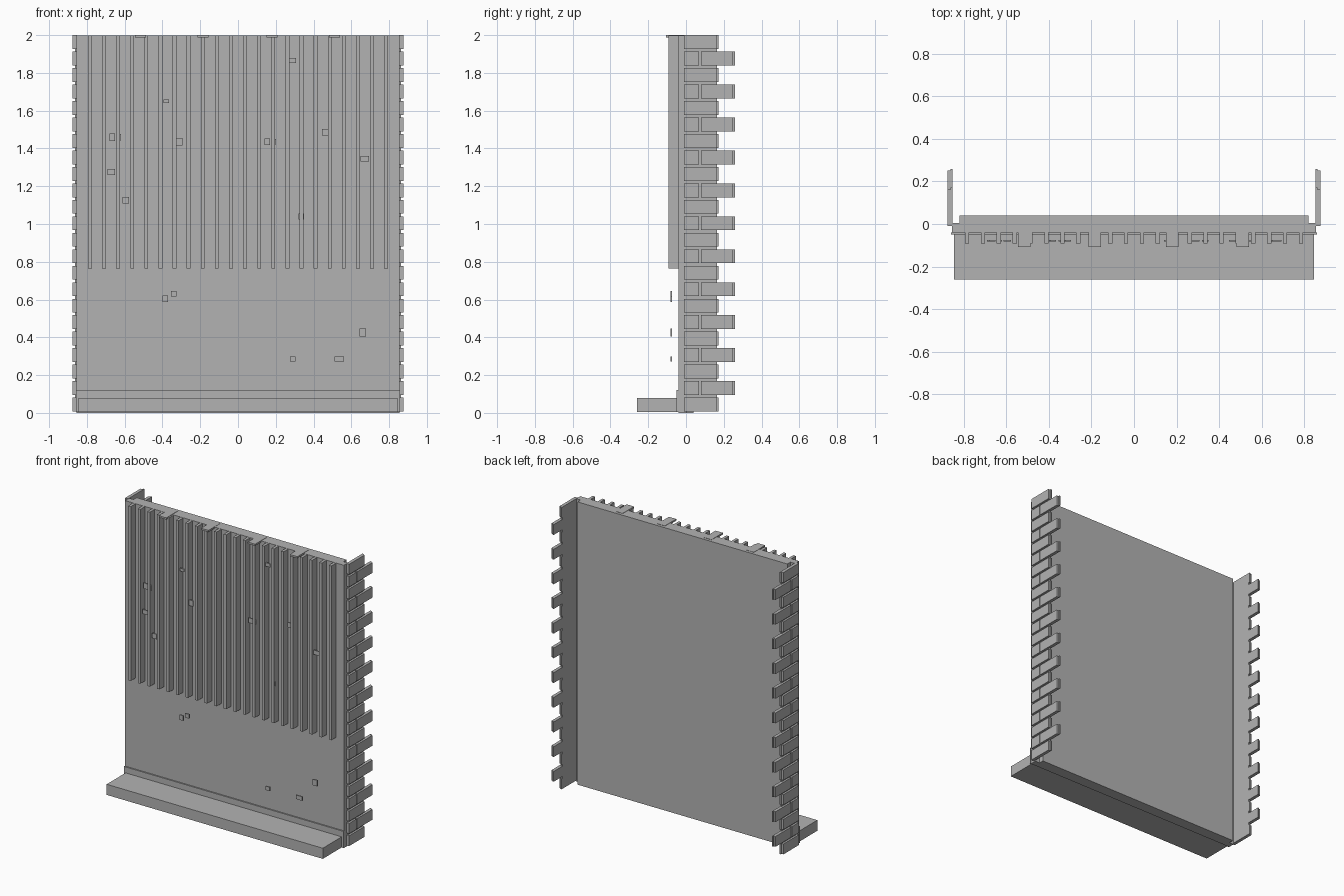
import bpy

cube = bpy.data.objects.get("Cube")
if cube:
    bpy.data.objects.remove(cube, do_unlink=True)

GREY = (0.45, 0.45, 0.45, 1.0)
grey = bpy.data.materials.new("plain grey")
grey.use_nodes = True
grey.diffuse_color = GREY
grey.node_tree.nodes["Principled BSDF"].inputs["Base Color"].default_value = GREY


def boxes(name, spans):
    """One object made of boxes, each given as (x0, x1, y0, y1, z0, z1)."""
    verts, faces = [], []
    for x0, x1, y0, y1, z0, z1 in spans:
        n = len(verts)
        verts += [(x, y, z) for z in (z0, z1)
                  for x, y in ((x0, y0), (x1, y0), (x1, y1), (x0, y1))]
        faces += [(n + 3, n + 2, n + 1, n), (n + 4, n + 5, n + 6, n + 7)]
        for i in range(4):
            j = (i + 1) % 4
            faces.append((n + i, n + j, n + j + 4, n + i + 4))
    mesh = bpy.data.meshes.new(name)
    mesh.from_pydata(verts, [], faces)
    mesh.materials.append(grey)
    obj = bpy.data.objects.new(name, mesh)
    bpy.context.collection.objects.link(obj)
    return obj


# Wall: wide front panel and narrower backing
boxes("wall_front", [(-0.855, 0.855, -0.04, 0.005, 0, 1.998)])
boxes("wall_back", [(-0.82, 0.82, 0.0, 0.04, 0, 1.998)])

# Ledge and skirting along the foot
boxes("foot_ledge", [(-0.845, 0.845, -0.26, 0.0, 0.005, 0.08)])
boxes("skirting", [(-0.858, 0.858, -0.049, -0.04, 0.005, 0.122)])

# Vertical battens on the upper front
COUNT, REACH = 22, 0.784
step = 2 * REACH / (COUNT - 1)
boxes("battens", [(-REACH + i * step - 0.01, -REACH + i * step + 0.01,
                   -0.092, -0.04, 0.765, 1.997) for i in range(COUNT)])

# Flat clips over the top edge
boxes("top_clips", [(x - 0.029, x + 0.029, -0.107, 0.02, 1.988, 2.0)
                    for x in (-0.515, -0.185, 0.18, 0.51)])

# Toothed brick ends with mortar behind, on both sides
COURSES, PITCH, HEIGHT = 23, 0.0872, 0.073
for side, label in ((1, "left"), (-1, "right")):
    bricks, mortar = [], [(0.853, 0.862, 0.0, 0.163, 0.01, 1.995)]
    for i in range(COURSES):
        z0 = 0.008 + i * PITCH
        z1 = z0 + HEIGHT
        rows = [(-0.01, 0.07), (0.08, 0.25)] if i % 2 else [(-0.01, 0.163)]
        bricks += [(0.853, 0.876, a, b, z0, z1) for a, b in rows]
        mortar.append((0.853, 0.862, 0.0, rows[-1][1] + 0.009, z0, z1))
    for name, spans in (("bricks", bricks), ("mortar", mortar)):
        if side < 0:
            spans = [(-b, -a, *rest) for a, b, *rest in spans]
        boxes(label + "_" + name, spans)

# Small scattered chips: x, z, width, height
chips = [
    (0.29, 1.865, 0.035, 0.025), (-0.38, 1.65, 0.03, 0.02),
    (-0.665, 1.46, 0.03, 0.04), (-0.63, 1.46, 0.02, 0.035),
    (-0.31, 1.435, 0.03, 0.04), (-0.67, 1.275, 0.04, 0.03),
    (-0.595, 1.125, 0.035, 0.035), (0.155, 1.435, 0.03, 0.035),
    (0.19, 1.435, 0.02, 0.03), (0.465, 1.485, 0.04, 0.035),
    (0.67, 1.345, 0.045, 0.03), (0.335, 1.04, 0.03, 0.03),
    (-0.385, 0.605, 0.03, 0.035), (-0.34, 0.63, 0.03, 0.03),
    (0.66, 0.425, 0.035, 0.042), (0.29, 0.285, 0.03, 0.028),
    (0.535, 0.285, 0.05, 0.028),
]
boxes("surface_chips", [(x - w / 2, x + w / 2, -0.083, -0.074, z - h / 2, z + h / 2)
                        for x, z, w, h in chips])
